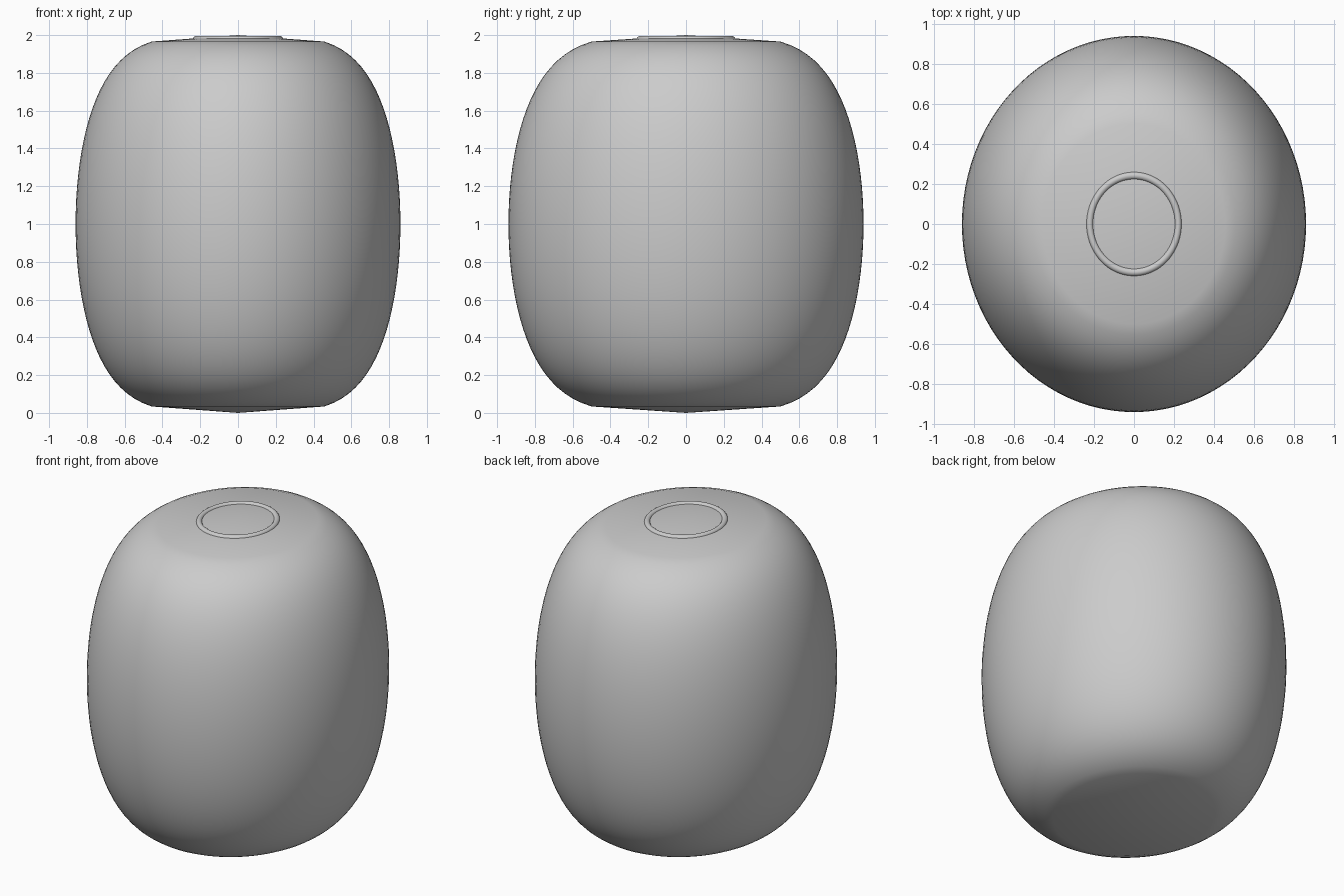
import bpy, bmesh, math

if "Cube" in bpy.data.objects:
    bpy.data.objects.remove(bpy.data.objects["Cube"])

SX, SY = 0.86, 0.94   # half widths of the oval body
SEG = 96


def lathe(name, profile, closed=False):
    """Revolve (radius, z) points about z, with an oval plan."""
    bm = bmesh.new()
    rings = []
    for r, z in profile:
        if r < 1e-6:
            rings.append([bm.verts.new((0, 0, z))])
        else:
            rings.append([bm.verts.new((SX * r * math.cos(2 * math.pi * i / SEG),
                                        SY * r * math.sin(2 * math.pi * i / SEG), z))
                          for i in range(SEG)])
    pairs = list(zip(rings, rings[1:]))
    if closed:
        pairs.append((rings[-1], rings[0]))
    for a, b in pairs:
        for i in range(SEG):
            j = (i + 1) % SEG
            if len(a) == 1:
                bm.faces.new((a[0], b[j], b[i]))
            elif len(b) == 1:
                bm.faces.new((a[i], a[j], b[0]))
            else:
                bm.faces.new((a[i], a[j], b[j], b[i]))
    bmesh.ops.recalc_face_normals(bm, faces=bm.faces)
    mesh = bpy.data.meshes.new(name)
    bm.to_mesh(mesh)
    bm.free()
    for p in mesh.polygons:
        p.use_smooth = True
    obj = bpy.data.objects.new(name, mesh)
    bpy.context.collection.objects.link(obj)
    return obj


# Body: squarish rounded barrel with shallow conical caps
body = [(0, 0)]
for k in range(41):
    a = math.radians(-75 + 150 * k / 40)
    body.append((math.cos(a) ** 0.467, 1 + math.sin(a)))
body.append((0, 2))
lathe("body", body)

# Slim rim ring set into the top
ring = [(0.257 + 0.02 * math.cos(t), 1.978 + 0.018 * math.sin(t))
        for t in (2 * math.pi * k / 16 for k in range(16))]
lathe("top_ring", ring, closed=True)
